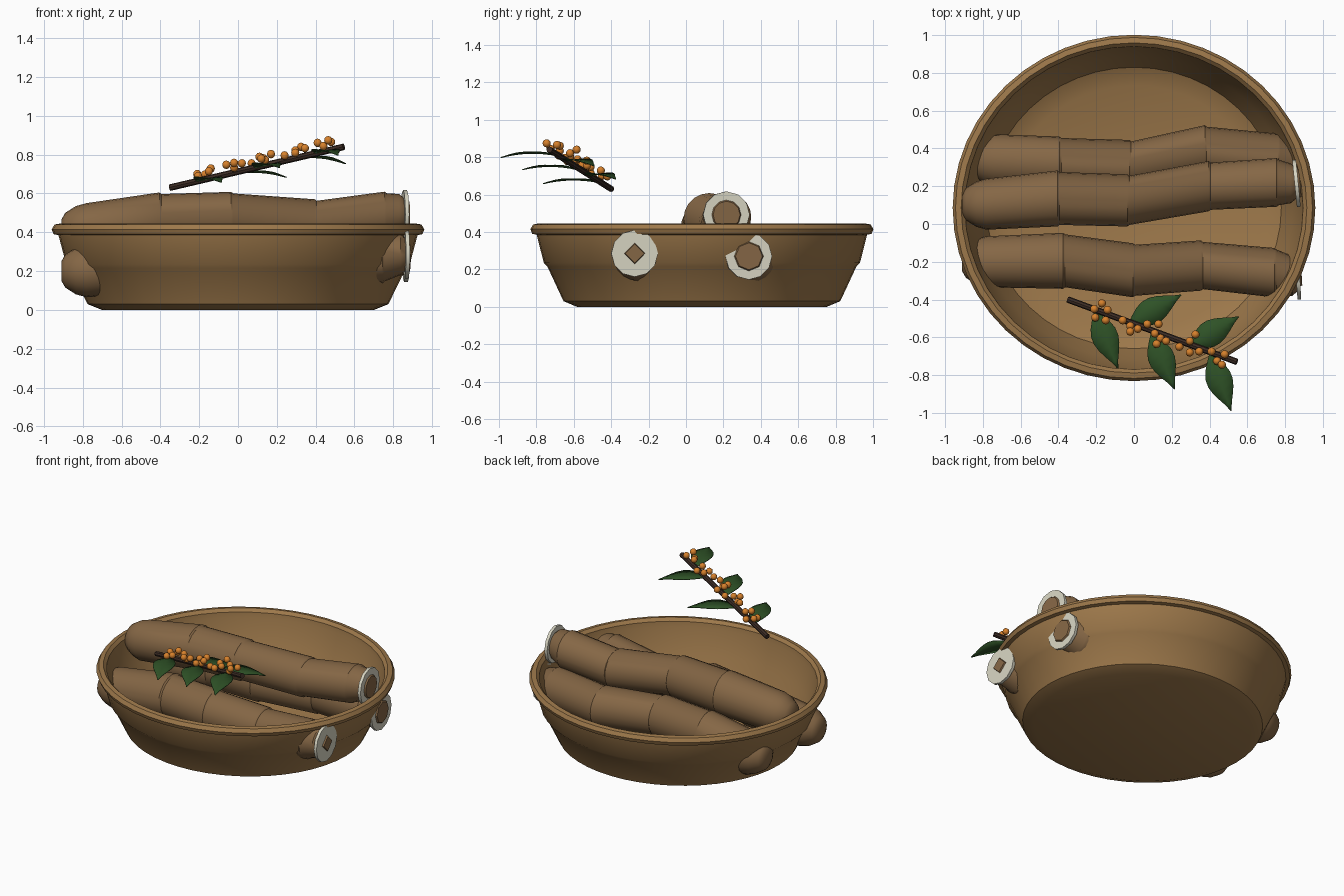
import bpy, bmesh, math
from mathutils import Vector

if "Cube" in bpy.data.objects:
    bpy.data.objects.remove(bpy.data.objects["Cube"], do_unlink=True)


def material(name, *rgb):
    m = bpy.data.materials.new(name)
    m.use_nodes = True
    m.diffuse_color = (*rgb, 1)
    m.node_tree.nodes["Principled BSDF"].inputs["Base Color"].default_value = (*rgb, 1)
    return m


CLAY = material("clay_brown", .34, .19, .07)
ROOT = material("root_brown", .235, .135, .06)
IVORY = material("ivory", .68, .66, .54)
BARK = material("dark_bark", .045, .025, .018)
LEAF = material("leaf_green", .028, .085, .02)
BERRY = material("berry_orange", .68, .22, .025)


def finish(bm, name, mat, angle=35):
    bmesh.ops.recalc_face_normals(bm, faces=bm.faces)
    mesh = bpy.data.meshes.new(name)
    bm.to_mesh(mesh)
    bm.free()
    mesh.materials.append(mat)
    ob = bpy.data.objects.new(name, mesh)
    bpy.context.collection.objects.link(ob)
    if angle:
        bpy.ops.object.select_all(action='DESELECT')
        ob.select_set(True)
        bpy.context.view_layer.objects.active = ob
        bpy.ops.object.shade_smooth_by_angle(angle=math.radians(angle))
    return ob


def loft(rings):
    """Bridge closed rings of points and cap both ends."""
    bm = bmesh.new()
    loops = [[bm.verts.new(p) for p in ring] for ring in rings]
    n = len(loops[0])
    for a, b in zip(loops, loops[1:]):
        for i in range(n):
            j = (i + 1) % n
            bm.faces.new((a[i], a[j], b[j], b[i]))
    bm.faces.new(loops[0])
    bm.faces.new(loops[-1])
    return bm


def turn(n):
    return [(math.cos(math.tau * i / n), math.sin(math.tau * i / n)) for i in range(n)]


def rod(name, mat, start, end, radius, sides, radius2=None, angle=35):
    start, end = Vector(start), Vector(end)
    q = (end - start).to_track_quat('Z', 'Y')
    rings = [[p + q @ Vector((c * r, s * r, 0)) for c, s in turn(sides)]
             for p, r in ((start, radius), (end, radius2 or radius))]
    return finish(loft(rings), name, mat, angle)


# Oval bowl: outer wall, rolled rim, inner wall and floor
PROFILE = [(.70, 0), (.775, .03), (.865, .215), (.885, .235), (.925, .385),
           (.95, .39), (.96, .415), (.945, .44), (.915, .445), (.895, .425),
           (.89, .39), (.84, .235), (.78, .10), (.68, .05)]
finish(loft([[(r * c, .085 + .955 * r * s, z) for c, s in turn(48)]
             for r, z in PROFILE]), "bowl", CLAY)


# Roots: jointed tubes along x, rounded at the left end
def root(name, stations, disc_centre, core_sides, core_radius, tilt):
    x, y, z, r = stations[0]
    path = [(x - .13, y, z, .05), (x - .11, y, z, .085), (x - .055, y, z, .12)]
    path.append((x, y, z, r))
    for x, y, z, r in stations[1:]:
        # small step at every joint
        path += [(x - .005, y, z, r + .003), (x + .005, y, z, r - .005)]
    cx, cy, cz = disc_centre
    path += [(cx - .03, cy, cz, .105), (cx, cy, cz, .08)]
    rings = [[(x, y + r * c, z + r * s) for c, s in turn(20)] for x, y, z, r in path]
    finish(loft(rings), name, ROOT, 40)
    # cut slice with a core showing in the middle
    c, axis = Vector(disc_centre), Vector((1, tilt, 0)).normalized()
    rod(name + "_slice", IVORY, c - axis * .01, c + axis * .01, .125, 12)
    rod(name + "_core", ROOT, c, c + axis * .02, core_radius, core_sides,
        core_radius * .85)


root("middle_root", [(-.78, .105, .415, .135), (-.4, .135, .457, .145),
                     (-.03, .125, .47, .135), (.4, .2, .437, .13),
                     (.76, .22, .48, .126)], (.86, .215, .492), 12, .085, .1)
root("back_root", [(-.74, .335, .20, .14), (-.39, .32, .25, .14),
                   (-.02, .305, .26, .137), (.38, .385, .25, .135),
                   (.77, .345, .265, .13)], (.865, .335, .27), 8, .085, .08)
root("front_root", [(-.78, -.2, .20, .135), (-.37, -.195, .25, .145),
                    (0, -.245, .26, .14), (.36, -.22, .235, .13),
                    (.75, -.258, .27, .128)], (.868, -.275, .285), 4, .06, .06)

# Twig
rod("twig", BARK, (-.35, -.40, .63), (.545, -.73, .84), .017, 8)


# Leaves: arched, pointed blades folded along the midrib
def leaf(name, base, tip, width):
    base, tip = Vector(base), Vector(tip)
    side = (tip - base).cross(Vector((0, 0, 1))).normalized()
    bm, rows, steps = bmesh.new(), [], 8
    for i in range(steps + 1):
        t = i / steps
        w = width * math.sin(math.pi * t ** .85) ** 1.3 + .002
        mid = base.lerp(tip, t) + Vector((0, 0, .07 * t * (1 - t)))
        rows.append([bm.verts.new(mid + side * w * k + Vector((0, 0, .1 * w * abs(k))))
                     for k in (-1, 0, 1)])
    for a, b in zip(rows, rows[1:]):
        for k in range(2):
            bm.faces.new((a[k], a[k + 1], b[k + 1], b[k]))
    ob = finish(bm, name, LEAF)
    solid = ob.modifiers.new("thickness", 'SOLIDIFY')
    solid.thickness = .005


LEAVES = [((-.03, -.53, .70), (.25, -.375, .685)),
          ((.29, -.65, .78), (.555, -.49, .755)),
          ((-.21, -.46, .665), (-.085, -.765, .66)),
          ((.09, -.58, .735), (.215, -.875, .735)),
          ((.40, -.69, .81), (.515, -.99, .80))]
for i, (base, tip) in enumerate(LEAVES):
    leaf(f"leaf_{i + 1}", base, tip, .068)

# Berries sitting in clusters above the twig
SPOTS = [(-.17, -.42), (-.21, -.45), (-.14, -.455), (-.205, -.495), (-.15, -.51),
         (-.06, -.51), (-.02, -.54), (.02, -.555), (-.02, -.57), (.07, -.53),
         (.13, -.53), (.11, -.58), (.14, -.605), (.12, -.635), (.17, -.62),
         (.24, -.65), (.295, -.62), (.325, -.585), (.295, -.68), (.345, -.675),
         (.41, -.675), (.44, -.725), (.48, -.69), (.465, -.745)]
bm = bmesh.new()
for i, (x, y) in enumerate(SPOTS):
    z = .75 + .24 * x + .012 * (i % 3 - 1)
    made = bmesh.ops.create_uvsphere(bm, u_segments=10, v_segments=6, radius=.022)
    bmesh.ops.translate(bm, verts=made["verts"], vec=(x, y, z))
finish(bm, "berries", BERRY, 60)
